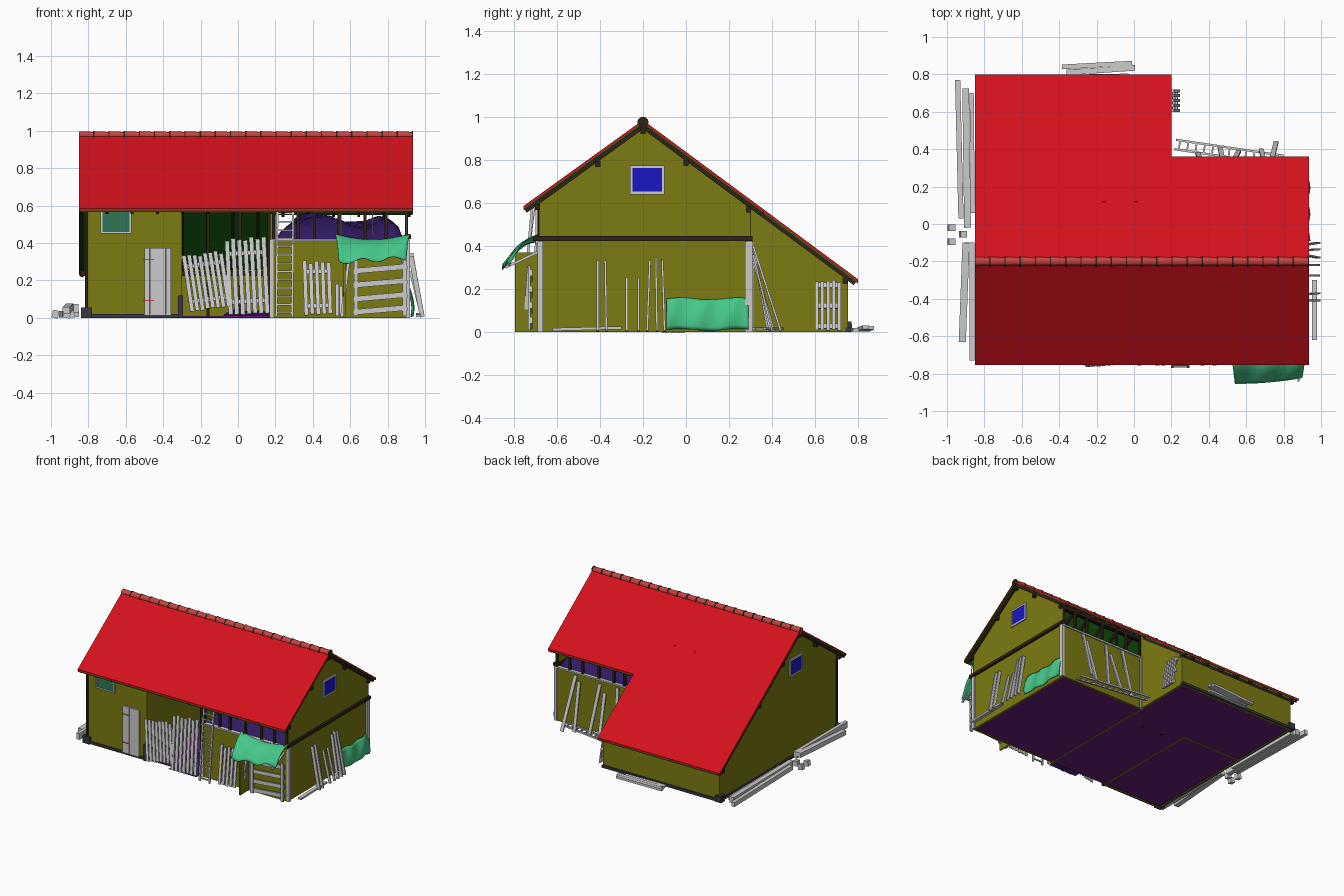
import bpy, bmesh, math, random
from mathutils import Vector, Matrix, Euler

if "Cube" in bpy.data.objects:
    bpy.data.objects.remove(bpy.data.objects["Cube"])
random.seed(4)

def mat(name, *c):
    m = bpy.data.materials.new(name)
    m.diffuse_color = (*c, 1)
    m.use_nodes = True
    m.node_tree.nodes["Principled BSDF"].inputs["Base Color"].default_value = m.diffuse_color
    return m

RED = mat("roof_red", .65, .006, .012)
RIDGE = mat("ridge_red", .55, .06, .05)
OLIVE = mat("wall_olive", .2, .2, .006)
GREEN = mat("deck_green", .01, .14, .006)
BROWN = mat("timber_brown", .03, .015, .008)
BLUE = mat("glass_blue", .01, .008, .55)
TEAL = mat("glass_teal", .03, .18, .1)
TARP = mat("tarp_green", .06, .58, .25)
HAY = mat("hay_purple", .03, .01, .12)
FLOOR = mat("floor_purple", .14, .012, .18)
DARK = mat("stone_dark", .04, .04, .05)

def make(name, bm, m=None):
    bmesh.ops.recalc_face_normals(bm, faces=bm.faces)
    me = bpy.data.meshes.new(name)
    bm.to_mesh(me)
    bm.free()
    o = bpy.data.objects.new(name, me)
    bpy.context.collection.objects.link(o)
    if m:
        me.materials.append(m)
    return o

def boxes(name, items, m=None):
    bm = bmesh.new()
    for lo, hi in items:
        lo, hi = Vector(lo), Vector(hi)
        bmesh.ops.create_cube(bm, size=1, matrix=Matrix.Translation((lo + hi) / 2) @ Matrix.Diagonal((*(hi - lo), 1)))
    return make(name, bm, m)

def beams(name, items, m=None):
    # each item: start, end, width (sideways), thickness
    bm = bmesh.new()
    for p, q, w, t in items:
        p, q = Vector(p), Vector(q)
        d = (q - p).normalized()
        up = Vector((0, 0, 1)) if abs(d.z) < .8 else Vector((0, 1, 0))
        s = d.cross(up).normalized()
        n = s.cross(d)
        rot = Matrix((d, s, n)).transposed().to_4x4()
        bmesh.ops.create_cube(bm, size=1, matrix=Matrix.Translation((p + q) / 2) @ rot @ Matrix.Diagonal(((q - p).length, w, t, 1)))
    return make(name, bm, m)

def prism(name, yz, x0, x1, m):
    bm = bmesh.new()
    f = bm.faces.new([bm.verts.new((x0, y, z)) for y, z in yz])
    r = bmesh.ops.extrude_face_region(bm, geom=[f])
    bmesh.ops.translate(bm, verts=[v for v in r["geom"] if isinstance(v, bmesh.types.BMVert)], vec=(x1 - x0, 0, 0))
    return make(name, bm, m)

def sheet(name, fn, nu, nv, m, thick=0):
    bm = bmesh.new()
    g = [[bm.verts.new(fn(i / nu, j / nv)) for j in range(nv + 1)] for i in range(nu + 1)]
    for i in range(nu):
        for j in range(nv):
            bm.faces.new((g[i][j], g[i + 1][j], g[i + 1][j + 1], g[i][j + 1]))
    o = make(name, bm, m)
    o.data.shade_smooth()
    if thick:
        o.modifiers.new("thickness", "SOLIDIFY").thickness = thick
    return o

def roof_z(y, off=0):
    return .985 - (.72 * (-.2 - y) if y < -.2 else .74 * (y + .2)) - off

# roof: red covering over a green deck, L-shaped at the back
def slab(name, x0, x1, y0, y1, a, b, m):
    prism(name, [(y0, roof_z(y0, a)), (y1, roof_z(y1, a)), (y1, roof_z(y1, b)), (y0, roof_z(y0, b))], x0, x1, m)

for tag, x0, x1, y0, y1 in (("front", -.85, .935, -.755, -.2), ("back", -.85, .935, -.2, .36), ("annex", -.85, .2, .36, .8)):
    slab("roof_" + tag, x0, x1, y0, y1, 0, .012, RED)
    slab("roof_deck_" + tag, x0 + .002, x1 - .002, y0, y1, .0121, .02, GREEN)
raft = []
for i in range(14):
    x = -.835 + i * .1346
    yb = .785 if x < .19 else .35
    for y in (-.745, yb):
        raft.append(((x, y, roof_z(y, .03)), (x, -.2, roof_z(-.2, .03)), .016, .02))
raft.append(((.185, .785, roof_z(.785, .03)), (.185, .33, roof_z(.33, .03)), .016, .02))
beams("rafters", raft, BROWN)
beams("purlins", [((-.845, y, roof_z(y, .052)), (x1, y, roof_z(y, .052)), .024, .028)
                  for y, x1 in ((-.69, .93), (-.41, .93), (-.2, .93), (0, .93), (.29, .93), (.74, .19))], BROWN)

# ridge tiles and their collars
bm, bm2 = bmesh.new(), bmesh.new()
n = 22
L = 1.785 / n
turn = Matrix.Rotation(math.pi / 2, 4, 'Y')
for i in range(n):
    x = -.85 + (i + .5) * L
    bmesh.ops.create_cone(bm, cap_ends=True, segments=14, radius1=.024, radius2=.021, depth=L, matrix=Matrix.Translation((x, -.2, .974)) @ turn)
    bmesh.ops.create_cone(bm2, cap_ends=True, segments=14, radius1=.026, radius2=.026, depth=.007, matrix=Matrix.Translation((x + L * .48, -.2, .974)) @ turn)
make("ridge_tiles", bm, RIDGE)
make("ridge_collars", bm2, BROWN)

# walls
def gable(name, x, y0, y1, w=.014):
    ys = [y1, -.2, y0] if y0 < -.2 else [y1, y0]
    prism(name, [(y0, 0), (y1, 0)] + [(y, roof_z(y, .022)) for y in ys], x, x + w, OLIVE)

gable("left_gable_wall", -.815, -.68, .75)
gable("right_gable_wall", .895, -.68, .3)
gable("annex_side_wall", .175, .3, .75)
boxes("straight_walls", [
    ((-.815, -.69, 0), (-.3, -.676, .61)), ((-.815, .74, 0), (.189, .752, .26)),
    ((-.312, -.69, 0), (-.3, .19, .58)), ((-.81, .18, 0), (-.3, .192, .58)),
    ((.175, -.69, 0), (.909, -.676, .42)), ((.175, .29, 0), (.909, .302, .42)),
    ((.175, -.68, 0), (.187, .3, .42)), ((.565, -.795, 0), (.575, -.69, .37))], OLIVE)
boxes("ground_floor", [((-.815, -.685, .002), (.905, .3, .01)), ((-.815, .3, .002), (.185, .75, .01))], FLOOR)
boxes("loft_floor", [((.18, -.68, .408), (.9, .3, .418))], FLOOR)

# stone base and corner blocks
boxes("sills", [((-.82, -.7, 0), (-.3, -.672, .02)), ((-.825, -.69, 0), (-.8, .76, .02)), ((-.82, .74, 0), (.19, .764, .02))], DARK)
boxes("corner_stones", [((-.84, -.71, 0), (-.78, -.66, .055)), ((-.32, -.71, 0), (-.295, -.67, .12)),
                        ((-.84, .72, 0), (-.79, .77, .05))], DARK)

# timber frame
boxes("gable_band", [((.89, -.71, .423), (.926, .31, .446))], BROWN)
boxes("loft_posts", [((x - .008, y - .008, .42), (x + .008, y + .008, .61))
                     for x in (.19, .32, .41, .54, .68, .79, .9) for y in (-.68, .295)], BROWN)
boxes("bay_posts", [((x - .008, y, 0), (x + .008, y + .02, z)) for x, y, z in
                    ((-.16, .1, .75), (.01, .1, .75), (.165, -.69, .6), (-.81, -.7, .58))], BROWN)
boxes("wall_posts", [((.9, -.69, 0), (.92, -.665, .42)), ((.9, .275, 0), (.92, .308, .42)),
                     ((.17, -.698, 0), (.19, -.675, .42)), ((.18, -.7, .41), (.91, -.67, .422)),
                     ((.18, .285, .41), (.91, .31, .422)), ((.178, .295, 0), (.2, .315, .42))])

# windows and door
for tag, x0, x1 in (("right", .905, .918), ("left", -.824, -.81)):
    boxes(tag + "_window_frame", [((x0, -.26, .64), (x1, -.1, .652)), ((x0, -.26, .762), (x1, -.1, .774)),
                                  ((x0, -.26, .652), (x1, -.248, .762)), ((x0, -.112, .652), (x1, -.1, .762))])
    boxes(tag + "_window_glass", [((x0 + .003, -.25, .65), (x1 - .003, -.11, .764))], BLUE)
boxes("front_window_frame", [((-.735, -.7, .45), (-.57, -.685, .46)), ((-.735, -.7, .568), (-.57, -.685, .578)),
                             ((-.735, -.7, .46), (-.725, -.685, .568)), ((-.58, -.7, .46), (-.57, -.685, .568))])
boxes("front_window_glass", [((-.727, -.697, .458), (-.578, -.686, .57))], TEAL)
boxes("door", [((-.5 + i * .0285, -.702, .015), (-.4725 + i * .0285, -.688, .375)) for i in range(5)])
boxes("door_hinges", [((-.505, -.706, z), (-.45, -.701, z + .006)) for z in (.09, .31)], RIDGE)

# slatted panels leaning on the walls
def panel(name, loc, w, h, n, rot, slat=.022, rails=(.18, .8)):
    o = boxes(name, [((i * (w - slat) / (n - 1), -.006, random.uniform(0, .008)),
                      (i * (w - slat) / (n - 1) + slat, .003, h - random.uniform(0, .02))) for i in range(n)]
              + [((0, .003, h * r - .012), (w, .014, h * r + .012)) for r in rails])
    o.location = loc
    o.rotation_euler = [math.radians(a) for a in rot]

panel("fence_low", (-.255, -.76, .03), .22, .31, 8, (-9, -8, 4))
panel("fence_tall", (-.05, -.75, .01), .22, .42, 7, (-8, -3, 0), .024)
panel("pallet_front", (.355, -.75, .01), .15, .3, 5, (-9, -2, 0))
panel("pallet_annex", (.24, .6, .005), .12, .24, 5, (-8, 0, 90), .016, (.1, .5, .9))
beams("gate_boards", [((.615, -.72, z), (.905, -.72, z + .025), .012, .03) for z in (.03, .1, .175, .25)]
      + [((.59, -.73, .3), (.555, -.75, .005), .016, .016)]
      + [((x, -.728, .01), (x, -.728, .31), .022, .012) for x in (.63, .89)]
      + [((.53, -.73, .01), (.53, -.7, .18), .018, .01), ((.55, -.74, .01), (.55, -.7, .17), .016, .01)])

# ladders
def ladder(name, a, b, side, n):
    a, b, side = Vector(a), Vector(b), Vector(side)
    beams(name, [(a, b, .012, .012), (a + side, b + side, .012, .012)]
          + [(a.lerp(b, (i + .5) / n), a.lerp(b, (i + .5) / n) + side, .009, .009) for i in range(n)])

ladder("ladder_front", (.205, -.765, .005), (.21, -.715, .58), (.085, 0, 0), 13)
ladder("ladder_back", (.225, .45, .015), (.8, .365, .015), (-.008, -.05, 0), 13)

# loose planks
beams("planks_right", [((.985, y, .005), (.925, y + dy, h), w, .01) for y, dy, h, w in (
    (-.41, 0, .33, .026), (-.37, -.005, .33, .024), (-.275, 0, .25, .02), (-.22, 0, .25, .018),
    (-.18, .012, .33, .024), (-.135, -.005, .345, .024), (-.1, -.01, .335, .026))]
    + [((.965, -.62, .012), (.965, -.3, .02), .028, .014)])
beams("planks_back", [((x, y, .005), (x2, .312, h), .026, .01) for x, y, x2, h in (
    (.76, .44, .73, .4), (.68, .4, .7, .36), (.56, .39, .52, .39), (.46, .41, .48, .33), (.34, .38, .37, .4))])
beams("left_timbers", [((-.943, .77, .02), (-.925, .03, .02), .028, .035), ((-.9, .725, .025), (-.89, -.02, .025), .036, .045),
                       ((-.868, .7, .02), (-.862, .06, .02), .022, .03), ((-.866, -.1, .05), (-.866, -.73, .05), .026, .05),
                       ((-.898, -.1, .06), (-.918, -.63, .04), .038, .035)])
beams("left_blocks", [((x, y, 0), (x + .008, y, .04), .035, .033) for x, y in ((-.98, -.02), (-.918, -.055), (-.98, -.095))])
beams("back_timbers", [((-.385, .84, .012), (-.01, .86, .02), .025, .018), ((-.36, .81, .012), (.005, .835, .022), .03, .018),
                       ((-.37, .785, .01), (-.03, .79, .01), .028, .016)])

# tarps: canopy at the front and a drape on the right wall
sheet("canopy_tarp", lambda u, v: (.52 + .4 * u + .02 * v * (1 - 2 * u), -.7 - .155 * v * (1 - .2 * u * u),
      .45 - .15 * v - .03 * math.sin(u * math.pi) * (1 - v) + .012 * math.sin(u * 14 + v * 3) * v + .025 * math.sin(v * math.pi)
      + .02 * u * v), 24, 10, TARP, .004)
beams("canopy_poles", [((x, -.84, .3), (x, -.68, .375), .012, .012) for x in (.56, .88)]
      + [((x, -.7, .6), (x, -.72, .44), .005, .005) for x in (.55, .72, .9)])
sheet("wall_tarp", lambda u, v: (.915 + .022 * math.sin(v * 2.2) + .006 * math.sin(u * 17 + v * 2), -.09 + .38 * u,
      .155 - .145 * v + .005 * math.sin(u * 9)), 24, 8, TARP, .004)

# hay heaps
def hay(name, x0, x1, y0, y1, z, h):
    def f(u, v):
        e = min(1, 5 * min(u, 1 - u, v, 1 - v)) ** .5
        b = .66 + .2 * math.sin(u * 9 - .9) + .13 * math.sin(v * 8 + u * 13) + .12 * u + random.uniform(-.05, .05)
        return (x0 + (x1 - x0) * u, y0 + (y1 - y0) * v, z + h * e * b)
    sheet(name, f, 26, 20, HAY)

hay("loft_hay", .2, .885, -.665, .28, .418, .14)
hay("floor_hay", -.08, .16, -.74, -.4, .01, .035)
